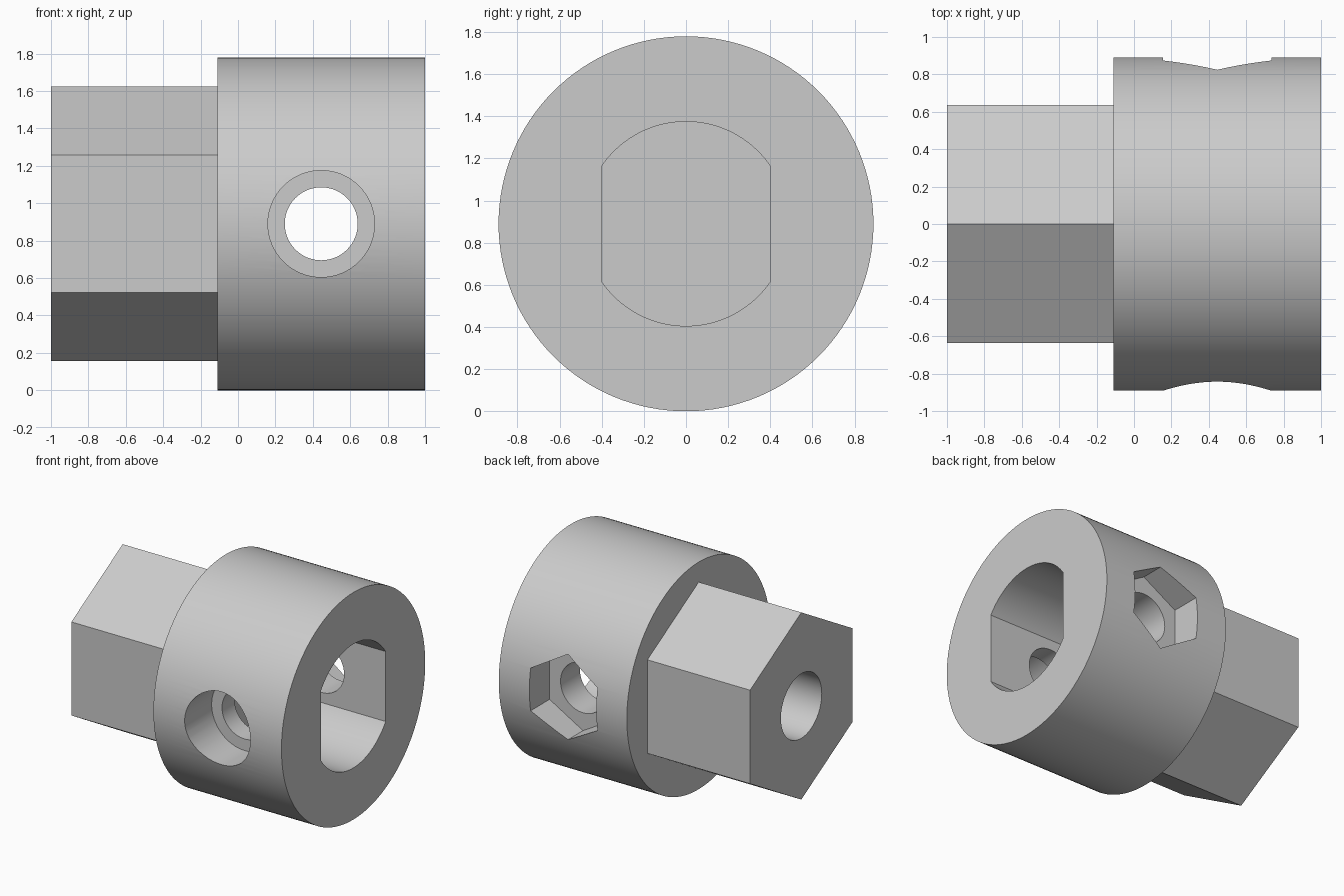
import bpy
import bmesh
from math import cos, sin, pi, radians, asin
from mathutils import Matrix, Vector

cube = bpy.data.objects.get("Cube")
if cube:
    bpy.data.objects.remove(cube, do_unlink=True)

# Main sizes
AXIS_Z = 0.89
COLLAR_R = 0.89
SHOULDER_X = -0.11
SCREW_X = 0.445
HEX_POINT = 1 / cos(pi / 6)  # across-flats radius to corner radius

grey = bpy.data.materials.new("plain grey")
grey.use_nodes = True
colour = (0.6, 0.6, 0.6, 1)
grey.diffuse_color = colour
grey.node_tree.nodes["Principled BSDF"].inputs["Base Color"].default_value = colour


def ring(radius, sides):
    """Regular outline with a corner pointing up."""
    return [(radius * sin(2 * pi * i / sides), radius * cos(2 * pi * i / sides))
            for i in range(sides)]


def double_flat(radius, half_width, steps=40):
    """Round outline trimmed by two parallel flats."""
    a = asin(half_width / radius)
    top = [(radius * sin(t), radius * cos(t))
           for t in (-a + 2 * a * i / steps for i in range(steps + 1))]
    return top + [(-u, -v) for u, v in top]


def prism(name, outline, start, end, axis="x", offset=0.0):
    """Extrude an outline along x or y; the outline's second value is height."""
    bm = bmesh.new()

    def place(u, v, d):
        return Vector((d, u, v)) if axis == "x" else Vector((u + offset, d, v))

    face = bm.faces.new([bm.verts.new(place(u, v, start)) for u, v in outline])
    grown = bmesh.ops.extrude_face_region(bm, geom=[face])
    verts = [g for g in grown["geom"] if isinstance(g, bmesh.types.BMVert)]
    bmesh.ops.translate(bm, verts=verts, vec=place(0, 0, end) - place(0, 0, start))
    bmesh.ops.recalc_face_normals(bm, faces=bm.faces)
    bm.transform(Matrix.Translation((0, 0, AXIS_Z)))
    mesh = bpy.data.meshes.new(name)
    bm.to_mesh(mesh)
    bm.free()
    mesh.materials.append(grey)
    obj = bpy.data.objects.new(name, mesh)
    bpy.context.collection.objects.link(obj)
    return obj


def combine(target, tool, operation):
    """Apply a boolean and discard the tool."""
    tool.hide_render = True
    mod = target.modifiers.new(tool.name, "BOOLEAN")
    mod.operation = operation
    mod.solver = "EXACT"
    mod.object = tool
    bpy.context.view_layer.objects.active = target
    bpy.ops.object.modifier_apply(modifier=mod.name)
    bpy.data.objects.remove(tool, do_unlink=True)


# Round collar joined to the hexagonal drive
adapter = prism("shaft_adapter", ring(COLLAR_R, 128), SHOULDER_X, 1)
combine(adapter, prism("hex_drive", ring(0.635 * HEX_POINT, 6), -1, SHOULDER_X + 0.03), "UNION")

# Blind bores from both ends, then the cross screw hole with its two seats
cutters = [
    prism("flatted_bore", double_flat(0.485, 0.4), 0.0, 1.2),
    prism("drive_bore", ring(0.253, 64), -1.2, -0.2),
    prism("screw_hole", ring(0.195, 64), -1, 1, "y", SCREW_X),
    prism("screw_head_seat", ring(0.285, 64), -1.1, -0.555, "y", SCREW_X),
    prism("nut_pocket", ring(0.29 * HEX_POINT, 6), 0.64, 1.1, "y", SCREW_X),
]
for cutter in cutters:
    combine(adapter, cutter, "DIFFERENCE")

# Smooth round walls, sharp edges
bpy.ops.object.select_all(action="DESELECT")
adapter.select_set(True)
bpy.context.view_layer.objects.active = adapter
bpy.ops.object.shade_smooth_by_angle(angle=radians(25))
